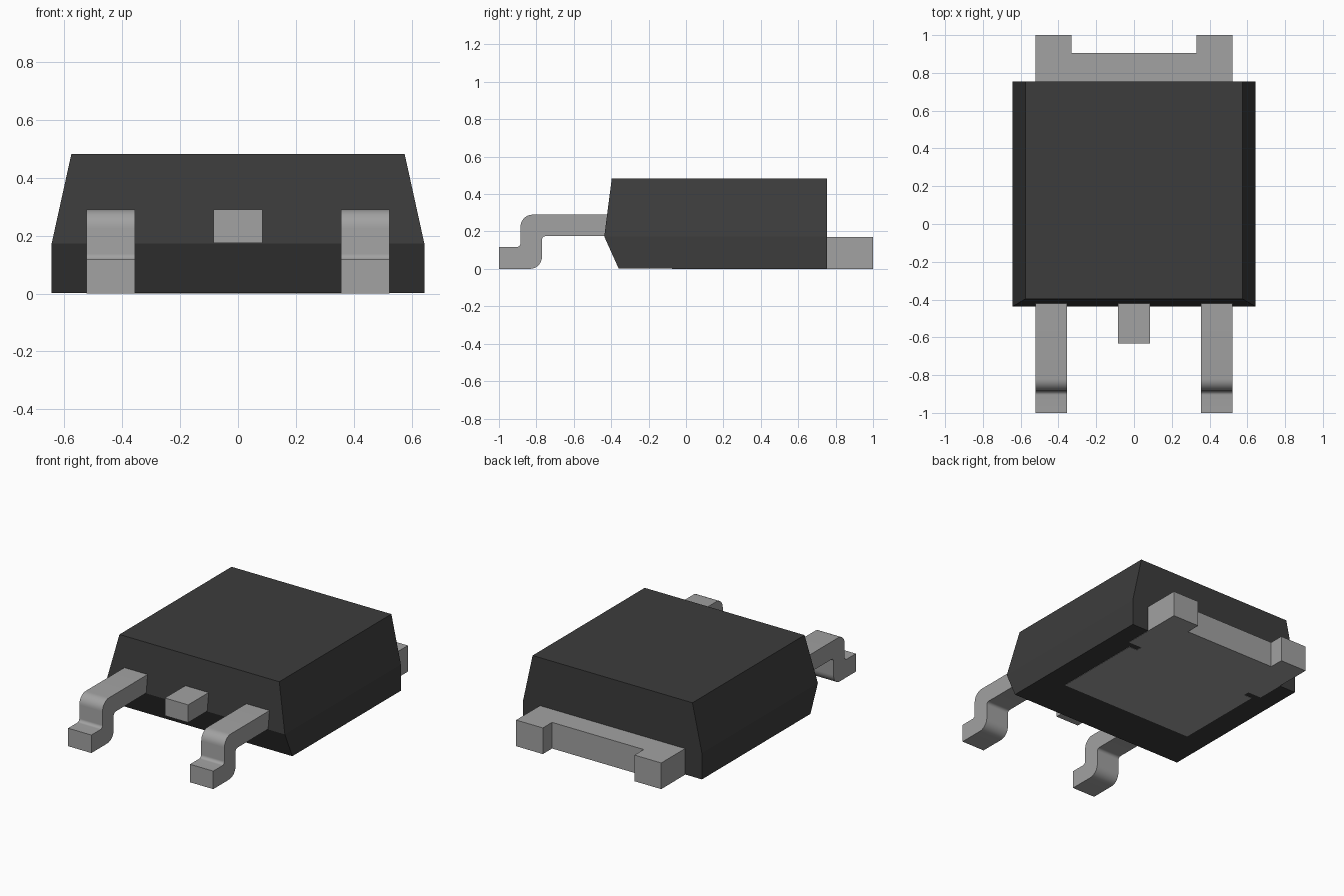
import bpy, bmesh, math
from mathutils import Vector

old = bpy.data.objects.get("Cube")
if old:
    bpy.data.objects.remove(old, do_unlink=True)


def material(name, rgb):
    m = bpy.data.materials.new(name)
    m.use_nodes = True
    m.diffuse_color = (*rgb, 1)
    m.node_tree.nodes["Principled BSDF"].inputs["Base Color"].default_value = (*rgb, 1)
    return m


BLACK = material("black plastic", (0.045, 0.045, 0.045))
METAL = material("grey metal", (0.36, 0.36, 0.36))


def loft(name, rings, mat):
    """Solid joining closed rings of points, capped at both ends."""
    bm = bmesh.new()
    loops = [[bm.verts.new(p) for p in ring] for ring in rings]
    n = len(loops[0])
    for a, b in zip(loops, loops[1:]):
        for i in range(n):
            j = (i + 1) % n
            bm.faces.new((a[i], a[j], b[j], b[i]))
    bm.faces.new(loops[0][::-1])
    bm.faces.new(loops[-1])
    bmesh.ops.recalc_face_normals(bm, faces=bm.faces)
    mesh = bpy.data.meshes.new(name)
    bm.to_mesh(mesh)
    bm.free()
    mesh.materials.append(mat)
    obj = bpy.data.objects.new(name, mesh)
    bpy.context.collection.objects.link(obj)
    return obj


def rounded(points, steps=8):
    """Profile of (y, z, radius) corners with right-angle corners rounded."""
    out = []
    for i, (y, z, r) in enumerate(points):
        p = Vector((y, z))
        if r == 0:
            out.append(p)
            continue
        a = (Vector(points[i - 1][:2]) - p).normalized()
        b = (Vector(points[(i + 1) % len(points)][:2]) - p).normalized()
        centre = p + (a + b) * r
        for k in range(steps + 1):
            t = k / steps * math.pi / 2
            out.append(centre - b * r * math.cos(t) - a * r * math.sin(t))
    return out


def mirrored(half):
    """Close a right-hand outline by mirroring it in x."""
    return half + [(-x, y) for x, y in reversed(half)]


# Moulded body: (z, half width, front y), flat at the back
BACK = 0.755
sections = [(0.002, 0.643, -0.36), (0.173, 0.643, -0.437), (0.482, 0.575, -0.397)]
loft("body", [[(-w, f, z), (w, f, z), (w, BACK, z), (-w, BACK, z)]
              for z, w, f in sections], BLACK)

# Heat tab with the notched rear edge
tab = mirrored([(0.522, 0.70), (0.522, 1.0), (0.33, 1.0), (0.33, 0.905)])
loft("heat_tab", [[(x, y, z) for x, y in tab] for z in (0, 0.17)], METAL)

# Exposed pad under the body, with a narrow neck joining the tab
pad = mirrored([(0.485, -0.075), (0.485, 0.535), (0.425, 0.535),
                (0.425, 0.575), (0.522, 0.575), (0.522, 0.71)])
loft("bottom_pad", [[(x, y, z) for x, y in pad] for z in (0, 0.008)], METAL)

# Bent outer leads
lead = rounded([(-0.40, 0.29, 0), (-0.885, 0.29, 0.065), (-0.885, 0.117, 0.02),
                (-1.0, 0.117, 0), (-1.0, 0, 0), (-0.77, 0, 0.065),
                (-0.77, 0.175, 0.02), (-0.40, 0.175, 0)])
for side, sx in (("left", 1), ("right", -1)):
    obj = loft(side + "_lead", [[(sx * x, y, z) for y, z in lead]
                                for x in (0.355, 0.522)], METAL)
    bpy.ops.object.select_all(action='DESELECT')
    obj.select_set(True)
    bpy.context.view_layer.objects.active = obj
    bpy.ops.object.shade_smooth_by_angle(angle=math.radians(30))

# Short cut-off middle lead
loft("middle_lead", [[(-0.084, y, 0.175), (0.084, y, 0.175), (0.084, y, 0.29), (-0.084, y, 0.29)]
                     for y in (-0.632, -0.39)], METAL)
